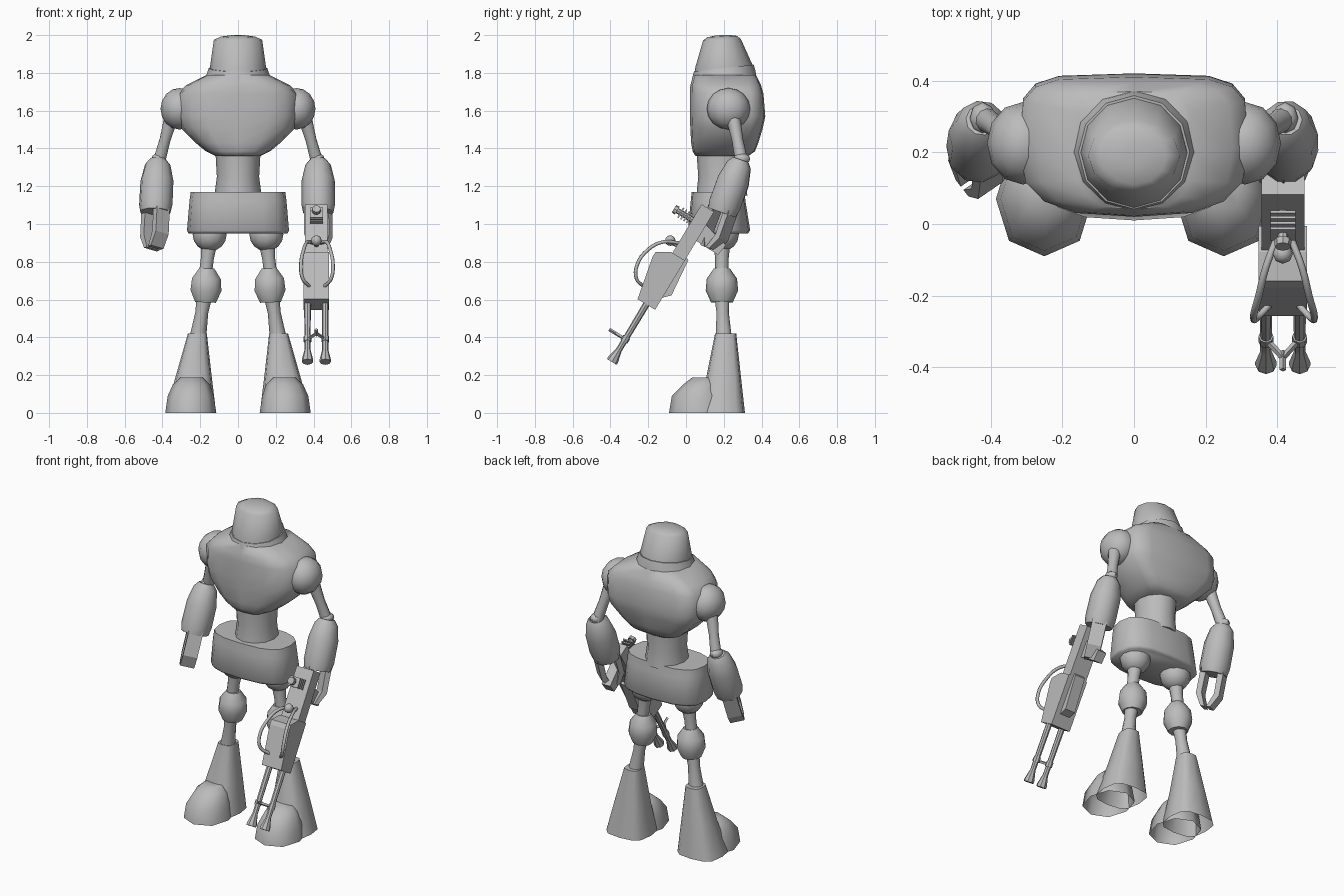
import bpy, bmesh, math
from mathutils import Vector, Matrix

cube = bpy.data.objects.get("Cube")
if cube:
    bpy.data.objects.remove(cube, do_unlink=True)

grey = bpy.data.materials.new("plain_grey")
grey.use_nodes = True
COL = (0.5, 0.5, 0.5, 1)
grey.diffuse_color = COL
grey.node_tree.nodes["Principled BSDF"].inputs["Base Color"].default_value = COL


def finish(name, bm, matrix=None, angle=40):
    bmesh.ops.recalc_face_normals(bm, faces=bm.faces)
    mesh = bpy.data.meshes.new(name)
    bm.to_mesh(mesh)
    bm.free()
    ob = bpy.data.objects.new(name, mesh)
    bpy.context.collection.objects.link(ob)
    if matrix:
        mesh.transform(matrix)
    mesh.materials.append(grey)
    bpy.ops.object.select_all(action='DESELECT')
    ob.select_set(True)
    bpy.context.view_layer.objects.active = ob
    if angle:
        bpy.ops.object.shade_smooth_by_angle(angle=math.radians(angle))
    return ob


def skin(name, rings, matrix=None, angle=40, hollow=False):
    """Join equal rings of points; a hollow part is left open at its first ring."""
    bm = bmesh.new()
    loops = [[bm.verts.new(p) for p in ring] for ring in rings]
    n = len(loops[0])
    for a, b in zip(loops, loops[1:]):
        for i in range(n):
            j = (i + 1) % n
            bm.faces.new((a[i], a[j], b[j], b[i]))
    if not hollow:
        bm.faces.new(loops[0])
    bm.faces.new(loops[-1])
    return finish(name, bm, matrix, angle)


def stack(name, sections, n=12, front=2.0, back=2.0, tilt=0, angle=40, hollow=False):
    """Horizontal superellipses (x, y, z, rx, ry), squarer as front and back powers rise."""
    def ring(x, y, z, rx, ry):
        pts = []
        for i in range(n):
            a = 2 * math.pi * i / n
            c, s = math.cos(a), math.sin(a)
            power = back if s > 0 else front
            px = math.copysign(abs(c) ** (2 / power), c) * rx
            py = math.copysign(abs(s) ** (2 / power), s) * ry
            pts.append((x + px, y + py, z + tilt * py))
        return pts
    return skin(name, [ring(*s) for s in sections], None, angle, hollow)


def limb(name, a, b, profile, n=10, angle=40):
    """Round limb from a to b; profile is (fraction, radius)."""
    a, b = Vector(a), Vector(b)
    q = (b - a).to_track_quat('Z', 'Y').to_matrix()
    rings = []
    for t, r in profile:
        c = a.lerp(b, t)
        rings.append([c + q @ Vector((r * math.cos(2 * math.pi * i / n),
                                      r * math.sin(2 * math.pi * i / n), 0)) for i in range(n)])
    return skin(name, rings, None, angle)


def ball(name, centre, radii, n=12, m=8):
    bm = bmesh.new()
    bmesh.ops.create_uvsphere(bm, u_segments=n, v_segments=m, radius=1)
    mat = Matrix.Translation(centre) @ Matrix.Diagonal((*radii, 1))
    return finish(name, bm, mat, 50)


def frame(origin, axis, side):
    x, y = Vector(axis).normalized(), Vector(side).normalized()
    z = x.cross(y)
    m = Matrix((x, y, z)).transposed().to_4x4()
    m.translation = origin
    return m


def prism(name, pts, y0, y1, matrix):
    """Profile in local x and z, spanning y0 to y1."""
    return skin(name, [[(px, y, pz) for px, pz in pts] for y in (y0, y1)], matrix, 0)


def box(name, x0, x1, y0, y1, z0, z1, matrix):
    return prism(name, [(x0, z0), (x1, z0), (x1, z1), (x0, z1)], y0, y1, matrix)


# Head and collar
stack("head", [(0, .2, 1.81, .15, .155), (0, .2, 1.84, .147, .15), (0, .19, 1.975, .128, .1),
               (0, .19, 1.992, .09, .08), (0, .19, 2.0, .03, .03)], tilt=.05, angle=80)
stack("collar", [(0, .2, 1.74, .19, .175), (0, .2, 1.79, .167, .168), (0, .2, 1.825, .155, .158)], tilt=.12)

# Body
stack("torso", [(0, .19, 1.36, .12, .14), (0, .2, 1.385, .17, .165), (0, .205, 1.43, .225, .178),
                (0, .215, 1.51, .305, .192), (0, .22, 1.57, .32, .2), (0, .215, 1.69, .32, .195),
                (0, .21, 1.735, .275, .187), (0, .205, 1.79, .165, .165)],
      n=16, front=2.8, back=4.5, angle=60)
stack("waist", [(0, .19, 1.15, .125, .135), (0, .19, 1.25, .112, .125), (0, .19, 1.39, .12, .135)])
stack("pelvis", [(0, .175, .95, .262, .152), (0, .175, .965, .27, .165), (0, .17, 1.12, .257, .145),
                 (0, .17, 1.17, .25, .14)], n=16, front=2.8, back=2.8, angle=65)

for s, side in ((1, "left"), (-1, "right")):
    # Legs
    ball(side + "_hip", (s * .15, .19, .945), (.09, .09, .09))
    limb(side + "_thigh", (s * .152, .19, .9), (s * .172, .19, .74), [(0, .045), (.5, .036), (1, .036)])
    limb(side + "_knee", (s * .165, .19, .765), (s * .172, .19, .585),
         [(0, .042), (.3, .08), (.65, .086), (1, .058)], n=10, angle=50)
    limb(side + "_shin", (s * .178, .19, .62), (s * .212, .2, .4), [(0, .042), (.4, .034), (1, .044)])
    stack(side + "_boot", [(s * .25, .185, 0, .134, .127), (s * .234, .2, .2, .094, .09),
                           (s * .215, .21, .42, .05, .056)], front=3, back=3.2, angle=50, hollow=True)
    stack(side + "_toe", [(s * .25, .07, 0, .135, .16), (s * .25, .07, .09, .122, .145),
                          (s * .247, .085, .15, .098, .1), (s * .245, .1, .187, .06, .068)],
          n=8, front=2.2, back=2.2, angle=50, hollow=True)
    # Arms
    ball(side + "_shoulder", (s * .31, .225, 1.61), (.1, .115, .11))
    limb(side + "_upper_arm", (s * .355, .25, 1.56), (s * .418, .295, 1.33),
         [(0, .038), (.5, .03), (1, .034)])
    ball(side + "_elbow", (s * .422, .295, 1.345), (.036, .045, .03), 8, 6)
    tip = Vector((s * (.425 if s > 0 else .437), .19, 1.06))
    top = Vector((s * .424, .29, 1.34))
    limb(side + "_forearm", top, tip, [(0, .045), (.1, .068), (.4, .088), (.85, .089), (1, .08)])
    # Two-pronged hand, spread diagonally across the body
    d = (tip - top).normalized()
    spread = Vector((-s * .55, -.8, 0))
    hand = frame(tip, d, (spread - d * spread.dot(d)).cross(d))
    for k, finger in ((-1, "outer"), (1, "inner")):
        prism(f"{side}_{finger}_finger",
              [(-.03, k * .035), (-.03, k * .07), (.13, k * .07), (.2, k * .03), (.2, k * .006), (.12, k * .038)],
              -.042, .042, hand)

# Twin-barrelled gun: local x runs to the muzzle, z is its upper side
gun = frame((.415, -.393, .27), (0, -.515, -.857), (1, 0, 0))
box("gun_receiver", -.96, -.64, -.06, .06, -.055, .022, gun)
prism("gun_handguard", [(-.355, -.055), (-.355, .054), (-.59, .102), (-.62, .1), (-.66, .03), (-.66, -.055)],
      -.068, .068, gun)
prism("gun_magazine", [(-.43, -.055), (-.465, -.09), (-.67, -.07), (-.68, -.05)], -.035, .035, gun)
prism("gun_grip", [(-.78, -.05), (-.775, -.19), (-.84, -.2), (-.88, -.05)], -.03, .03, gun)


def at(x, y, z):
    return gun @ Vector((x, y, z))


for k, side in ((1, "left"), (-1, "right")):
    y = k * .047
    limb(side + "_barrel", at(-.37, y, 0), at(0, y, 0),
         [(0, .018), (.72, .016), (.8, .016), (.96, .03), (1, .03)], n=8)
    limb(side + "_sight_arm", at(-.14, y, 0), at(-.14, 0, .06), [(0, .009), (1, .009)], n=4)
    limb(side + "_barrel_clamp", at(-.155, y, 0), at(-.125, y, 0), [(0, .021), (1, .021)], n=8)
limb("front_sight_post", at(-.14, 0, .04), at(-.14, 0, .1), [(0, .009), (1, .009)], n=4)

# Ribbed charging post and knob
limb("gun_post", at(-.865, 0, .01), at(-.865, 0, .13), [(0, .015), (1, .015)], n=8)
for i in range(4):
    z = .035 + i * .018
    box(f"gun_rib_{i + 1}", -.895, -.835, -.035, .035, z, z + .008, gun)
limb("gun_post_cap", at(-.865, 0, .115), at(-.865, 0, .135), [(0, .025), (1, .022)], n=8)
ball("gun_knob", at(-.71, 0, .065), (.028, .028, .028), 8, 6)
limb("gun_knob_stem", at(-.71, 0, .01), at(-.71, 0, .06), [(0, .014), (1, .014)], n=8)

# Curved cables either side of the handguard
for k, side in ((1, "left"), (-1, "right")):
    path = [(.02, -.04, .9), (.05, -.12, .905), (.07, -.2, .865),
            (.085, -.26, .78), (.075, -.262, .71), (.04, -.225, .67)]
    curve = bpy.data.curves.new(side + "_cable", 'CURVE')
    curve.dimensions = '3D'
    curve.bevel_depth = .01
    curve.bevel_resolution = 1
    curve.resolution_u = 4
    curve.use_fill_caps = True
    spline = curve.splines.new('BEZIER')
    spline.bezier_points.add(len(path) - 1)
    for bp, (x, y, z) in zip(spline.bezier_points, path):
        bp.co = (.418 + k * x, y, z)
        bp.handle_left_type = bp.handle_right_type = 'AUTO'
    curve.materials.append(grey)
    bpy.context.collection.objects.link(bpy.data.objects.new(side + "_cable", curve))
